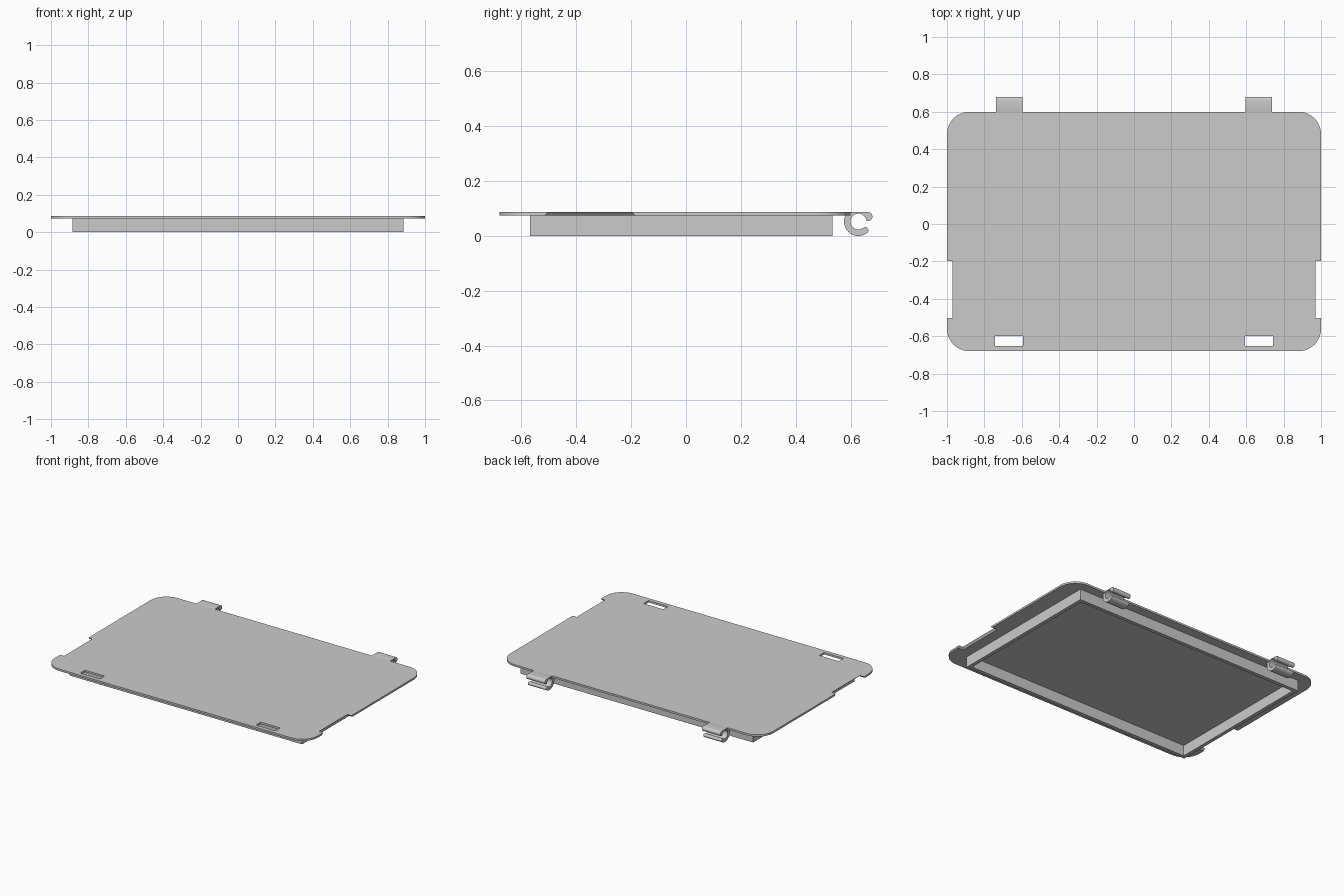
import bpy, bmesh, math
from mathutils import Vector

cube = bpy.data.objects.get("Cube")
if cube:
    bpy.data.objects.remove(cube, do_unlink=True)

grey = bpy.data.materials.new("light_grey")
grey.use_nodes = True
GREY = (0.6, 0.6, 0.6, 1)
grey.diffuse_color = GREY
grey.node_tree.nodes["Principled BSDF"].inputs["Base Color"].default_value = GREY

Z_UNDER, Z_TOP = 0.074, 0.087


def loft(name, start, end):
    """Closed solid between two matching loops of 3D points."""
    bm = bmesh.new()
    a = [bm.verts.new(p) for p in start]
    b = [bm.verts.new(p) for p in end]
    bm.faces.new(a)
    bm.faces.new(b)
    for i in range(len(a)):
        j = (i + 1) % len(a)
        bm.faces.new((a[i], a[j], b[j], b[i]))
    bmesh.ops.recalc_face_normals(bm, faces=bm.faces)
    mesh = bpy.data.meshes.new(name)
    bm.to_mesh(mesh)
    bm.free()
    mesh.materials.append(grey)
    obj = bpy.data.objects.new(name, mesh)
    bpy.context.collection.objects.link(obj)
    return obj


def rect(x0, x1, y0, y1, z):
    return [(x0, y0, z), (x1, y0, z), (x1, y1, z), (x0, y1, z)]


def arc(cx, cy, r, a0, a1, n):
    """Points on a circle, angles in degrees."""
    angles = [math.radians(a0 + (a1 - a0) * i / n) for i in range(n + 1)]
    return [(cx + r * math.cos(a), cy + r * math.sin(a)) for a in angles]


def cut(obj, cutter):
    mod = obj.modifiers.new("cut", 'BOOLEAN')
    mod.operation, mod.solver, mod.object = 'DIFFERENCE', 'EXACT', cutter
    bpy.context.view_layer.objects.active = obj
    bpy.ops.object.modifier_apply(modifier=mod.name)
    bpy.data.objects.remove(cutter, do_unlink=True)


def smooth(obj):
    bpy.ops.object.select_all(action='DESELECT')
    obj.select_set(True)
    bpy.context.view_layer.objects.active = obj
    bpy.ops.object.shade_smooth_by_angle(angle=math.radians(30))


# Lid plate with rounded corners
R = 0.12
outline = (arc(1 - R, 0.60 - R, R, 0, 90, 12) + arc(R - 1, 0.60 - R, R, 90, 180, 12)
           + arc(R - 1, R - 0.68, R, 180, 270, 12) + arc(1 - R, R - 0.68, R, 270, 360, 12))
plate = loft("lid_plate", [(x, y, Z_UNDER) for x, y in outline],
             [(x, y, Z_TOP) for x, y in outline])

# Undercut finger notches on the sides and latch slots near the front
for s in (-1, 1):
    e = 0.013
    low = rect(0.97 - 2 * e, 1.1, -0.503 - 2 * e, -0.198 + 2 * e, Z_UNDER - e)
    high = rect(0.97 + e, 1.1, -0.503 + e, -0.198 - e, Z_TOP + e)
    cut(plate, loft("notch_cutter", [(s * x, y, z) for x, y, z in low],
                    [(s * x, y, z) for x, y, z in high]))
    x0, x1 = sorted((s * 0.593, s * 0.742))
    cut(plate, loft("slot_cutter", rect(x0, x1, -0.652, -0.60, 0.0),
                    rect(x0, x1, -0.652, -0.60, 0.2)))
smooth(plate)

# Rectangular rim under the plate
T = 0.025
X, Y0, Y1 = 0.885, -0.568, 0.535
rim = loft("rim", rect(-X, X, Y0, Y1, 0), rect(-X, X, Y0, Y1, Z_UNDER))
inner = (-X + T, X - T, Y0 + T, Y1 - T)
cut(rim, loft("rim_cutter", rect(*inner, -0.1), rect(*inner, 0.2)))

# C-shaped hinge clips at the back
CY, CZ, RO, RI = 0.6285, 0.0525, 0.0525, 0.029
mid, cap = (RO + RI) / 2, (RO - RI) / 2
END = 308
ea = math.radians(END)
profile = [(0.60, Z_TOP)]
profile += arc(CY, CZ, RO, 145, END, 24)
profile += arc(CY + mid * math.cos(ea), CZ + mid * math.sin(ea), cap, END, END + 180, 8)[1:-1]
profile += arc(CY, CZ, RI, END, 20, 32)
profile += arc(0.6635, Z_TOP - 0.0165, 0.0165, -110, 90, 12)
for s, side in ((1, "left"), (-1, "right")):
    clip = loft("hinge_clip_" + side, [(s * 0.597, y, z) for y, z in profile],
                [(s * 0.737, y, z) for y, z in profile])
    smooth(clip)
